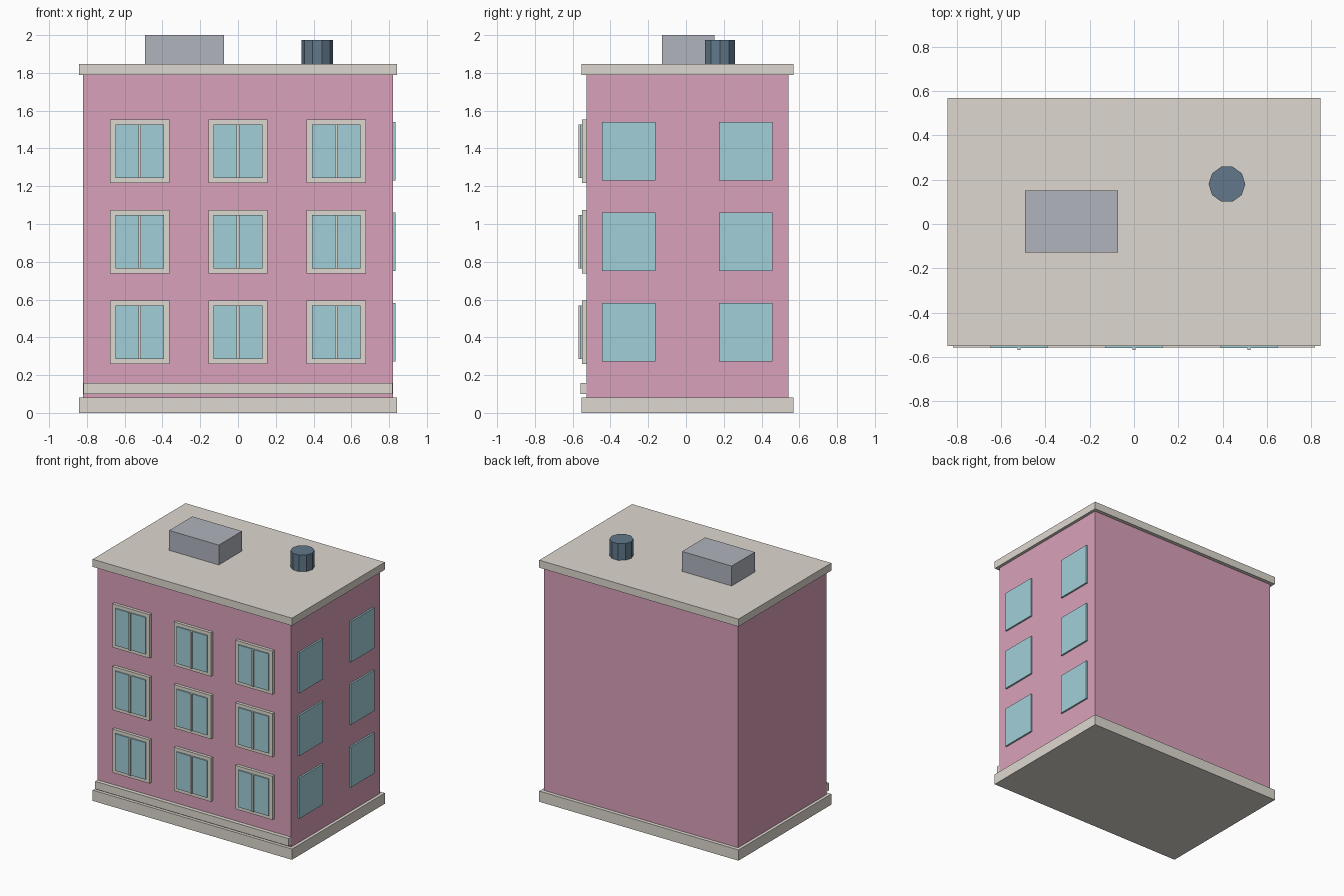
import bpy, bmesh
from mathutils import Matrix

if "Cube" in bpy.data.objects:
    bpy.data.objects.remove(bpy.data.objects["Cube"])


def material(name, r, g, b):
    m = bpy.data.materials.new(name)
    m.diffuse_color = [(c / 255) ** 2.2 for c in (r, g, b)] + [1]
    m.use_nodes = True
    m.node_tree.nodes["Principled BSDF"].inputs["Base Color"].default_value = m.diffuse_color
    return m


PINK = material("pink_wall", 217, 160, 185)
STONE = material("pale_stone", 221, 216, 207)
GLASS = material("window_glass", 160, 206, 215)
METAL = material("grey_metal", 174, 178, 187)
VENT = material("dark_metal", 98, 120, 138)


def finish(name, bm, mat):
    mesh = bpy.data.meshes.new(name)
    bm.to_mesh(mesh)
    bm.free()
    mesh.materials.append(mat)
    obj = bpy.data.objects.new(name, mesh)
    bpy.context.collection.objects.link(obj)
    return obj


def box(name, x, y, z, mat):
    """Box from (min, max) ranges on each axis."""
    bm = bmesh.new()
    size = [r[1] - r[0] for r in (x, y, z)]
    mid = [(r[0] + r[1]) / 2 for r in (x, y, z)]
    bmesh.ops.create_cube(bm, size=1, matrix=Matrix.Translation(mid) @ Matrix.Diagonal((*size, 1)))
    return finish(name, bm, mat)


# Main block, base, roof slab and front ledge
box("plinth", (-0.843, 0.843), (-0.552, 0.57), (0, 0.082), STONE)
box("walls", (-0.82, 0.82), (-0.528, 0.542), (0.082, 1.79), PINK)
box("roof_slab", (-0.843, 0.843), (-0.552, 0.57), (1.79, 1.848), STONE)
box("front_ledge", (-0.818, 0.818), (-0.558, -0.528), (0.1, 0.158), STONE)

for floor in range(3):
    z = 0.427 + 0.479 * floor
    # Front windows: surround, glass and centre bar
    for col in (-1, 0, 1):
        x = 0.52 * col
        tag = f"{floor + 1}_{col + 2}"
        box("window_frame_" + tag, (x - 0.157, x + 0.157), (-0.551, -0.528), (z - 0.167, z + 0.167), STONE)
        box("front_glass_" + tag, (x - 0.129, x + 0.129), (-0.56, -0.545), (z - 0.141, z + 0.141), GLASS)
        box("window_bar_" + tag, (x - 0.007, x + 0.007), (-0.57, -0.555), (z - 0.141, z + 0.141), STONE)
    # Plain windows on the right wall
    for i, y in enumerate((-0.303, 0.317)):
        box(f"side_glass_{floor + 1}_{i + 1}", (0.815, 0.833), (y - 0.142, y + 0.142), (z - 0.155, z + 0.155), GLASS)

# Rooftop unit and ten-sided vent
box("roof_unit", (-0.493, -0.073), (-0.128, 0.152), (1.845, 2.0), METAL)
bm = bmesh.new()
bmesh.ops.create_cone(bm, cap_ends=True, segments=10, radius1=0.083, radius2=0.083, depth=0.13)
bmesh.ops.rotate(bm, verts=bm.verts, matrix=Matrix.Rotation(1.5707963, 3, 'Z'))
vent = finish("roof_vent", bm, VENT)
vent.location = (0.42, 0.18, 1.91)
